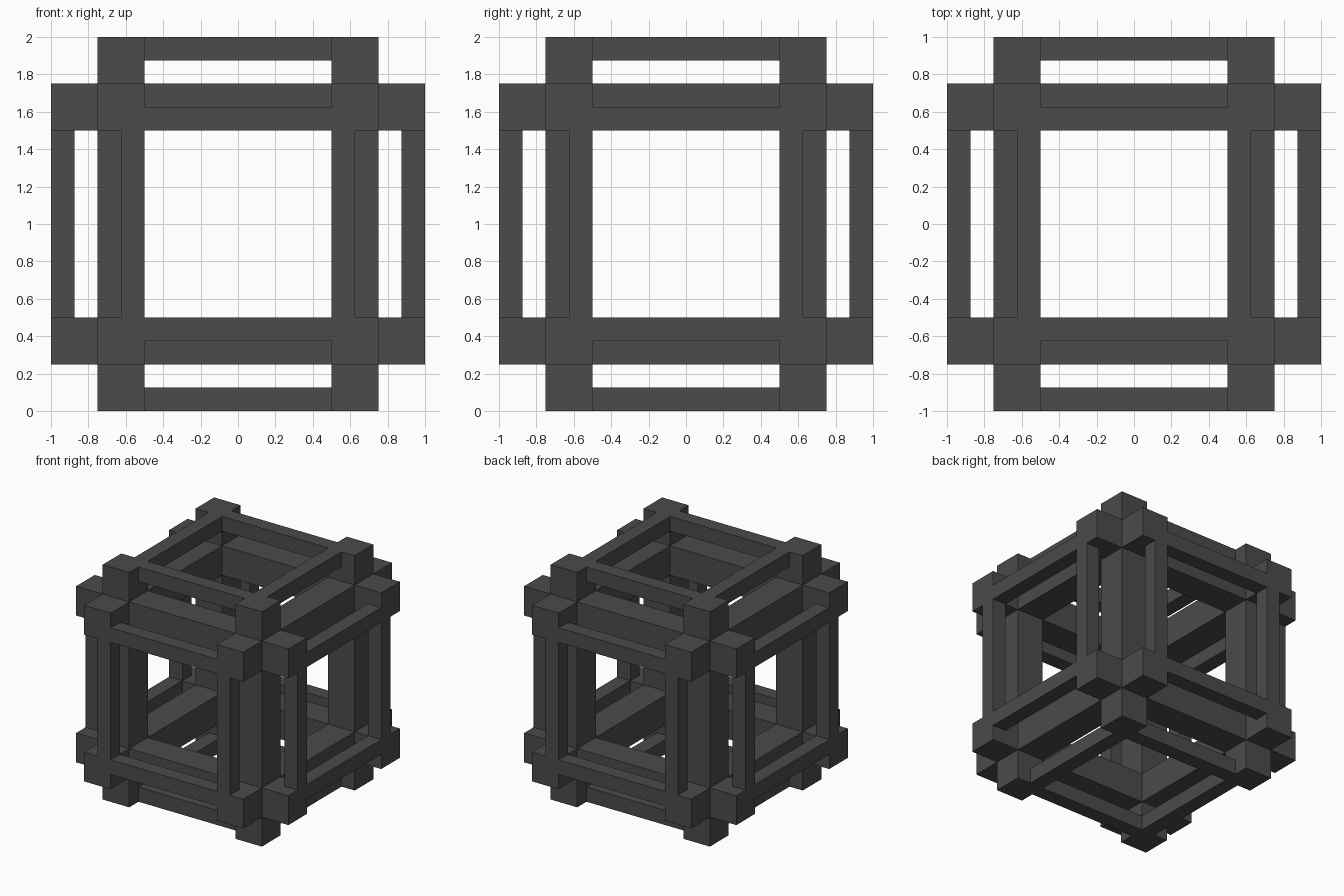
import bpy
from math import pi
from mathutils import Euler, Vector

if "Cube" in bpy.data.objects:
    bpy.data.objects.remove(bpy.data.objects["Cube"], do_unlink=True)

CENTRE = Vector((0, 0, 1))
OPENING = 1.0      # clear span between corner posts
CORE = 1.5         # outer size of the heavy frame
STEP = 0.25        # how far each face frame stands proud
BAR = STEP / 2     # thickness of the thin bars

# One dark grey for everything
grey = bpy.data.materials.new("dark_grey")
grey.use_nodes = True
colour = (0.07, 0.07, 0.07, 1)
grey.diffuse_color = colour
grey.node_tree.nodes["Principled BSDF"].inputs["Base Color"].default_value = colour


def box(name, size, location=(0, 0, 0)):
    bpy.ops.mesh.primitive_cube_add(size=1, location=location)
    obj = bpy.context.object
    obj.name = name
    obj.scale = size
    bpy.ops.object.transform_apply(location=True, rotation=False, scale=True)
    return obj


def cut(target, size, location=(0, 0, 0)):
    cutter = box("cutter", size, location)
    cutter.hide_render = True
    mod = target.modifiers.new("cut", "BOOLEAN")
    mod.operation = "DIFFERENCE"
    mod.solver = "EXACT"
    mod.object = cutter
    bpy.context.view_layer.objects.active = target
    bpy.ops.object.modifier_apply(modifier=mod.name)
    bpy.data.objects.remove(cutter, do_unlink=True)


# Heavy cube frame: a solid block opened along all three axes
core = box("core_frame", (CORE, CORE, CORE))
for axis in range(3):
    tunnel = [OPENING] * 3
    tunnel[axis] = 4
    cut(core, tunnel)
core.data.materials.clear()
core.data.materials.append(grey)
core.location = CENTRE

# Face frame: a slab centred on its own middle, cut down to four corner blocks
# joined by thin bars along the inner edge of the outer half
frame = box("top_frame", (CORE, CORE, STEP))
cut(frame, (OPENING, OPENING, 1))
cut(frame, (OPENING, 3, 1), (0, 0, -0.5))
cut(frame, (3, OPENING, 1), (0, 0, -0.5))
notch = CORE / 2 - BAR + 0.5
for side in (-1, 1):
    cut(frame, (OPENING, 1, 3), (0, side * notch, 0))
    cut(frame, (1, OPENING, 3), (side * notch, 0, 0))
frame.data.materials.clear()
frame.data.materials.append(grey)

# The same frame stands on all six sides
turns = {
    "top_frame": (0, 0, 0),
    "bottom_frame": (pi, 0, 0),
    "front_frame": (pi / 2, 0, 0),
    "back_frame": (-pi / 2, 0, 0),
    "left_frame": (0, pi / 2, 0),
    "right_frame": (0, -pi / 2, 0),
}
for name, turn in turns.items():
    if name == "top_frame":
        obj = frame
    else:
        obj = bpy.data.objects.new(name, frame.data)
        bpy.context.collection.objects.link(obj)
    obj.rotation_euler = turn
    obj.location = CENTRE + Euler(turn).to_matrix() @ Vector((0, 0, (CORE + STEP) / 2))
